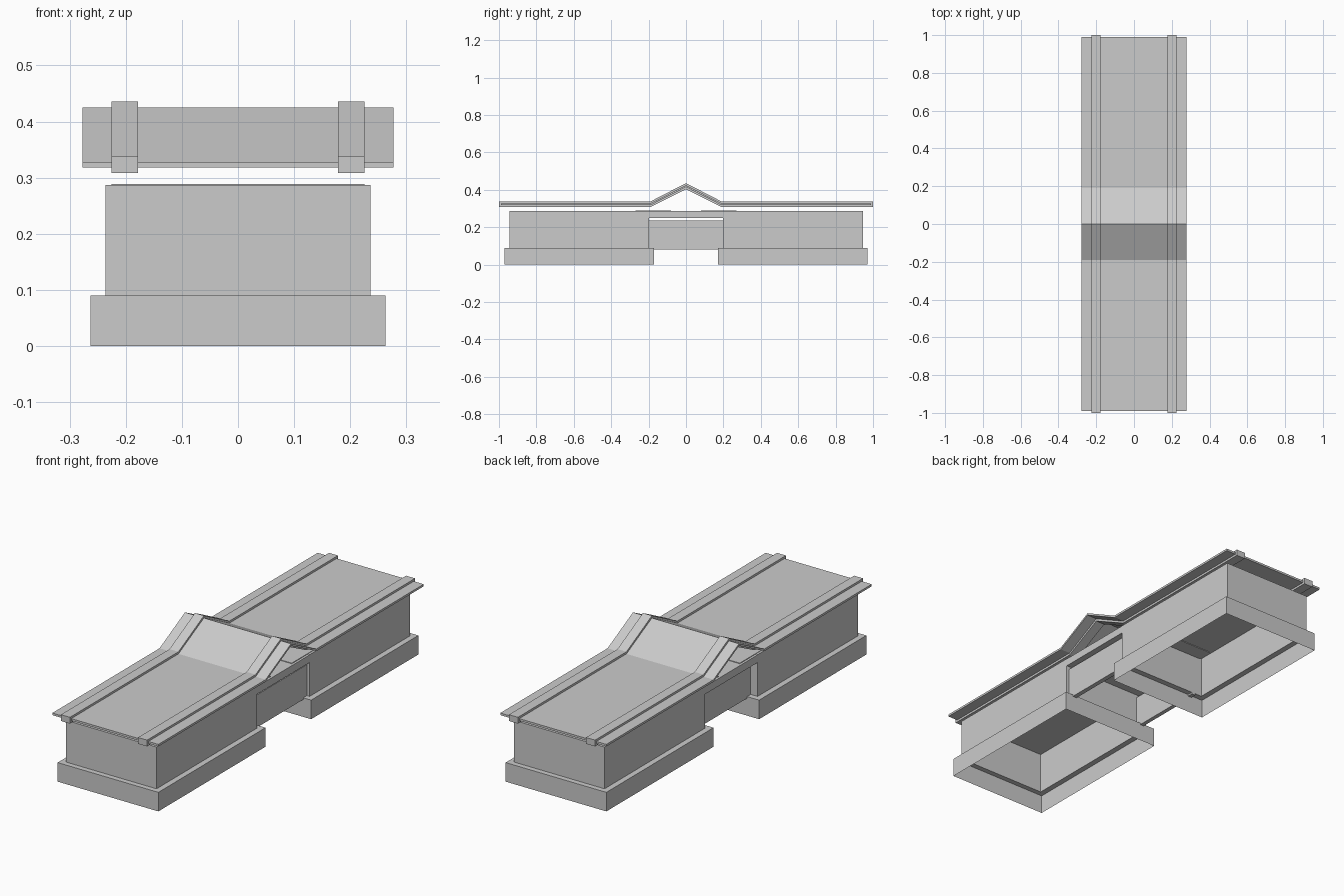
import bpy

if "Cube" in bpy.data.objects:
    bpy.data.objects.remove(bpy.data.objects["Cube"])

def make(name, verts, faces):
    me = bpy.data.meshes.new(name)
    me.from_pydata(verts, [], faces)
    me.update()
    ob = bpy.data.objects.new(name, me)
    bpy.context.collection.objects.link(ob)
    return ob

def box(name, x0, x1, y0, y1, z0, z1):
    v = [(x, y, z) for z in (z0, z1) for x, y in ((x0, y0), (x1, y0), (x1, y1), (x0, y1))]
    f = [(3, 2, 1, 0), (4, 5, 6, 7)] + [(i, (i + 1) % 4, (i + 1) % 4 + 4, i + 4) for i in range(4)]
    return make(name, v, f)

# Hollow stepped pedestal, open underneath: stacked rectangular rings with a lid
def pedestal(name, s):
    rings = [(0.263, 0.17, 0.97, 0.0), (0.263, 0.17, 0.97, 0.09),
             (0.236, 0.197, 0.945, 0.09), (0.236, 0.197, 0.945, 0.287)]
    verts, faces = [], []
    for w, a, b, z in rings:
        y0, y1 = sorted((s * a, s * b))
        verts += [(-w, y0, z), (w, y0, z), (w, y1, z), (-w, y1, z)]
    for r in range(3):
        for i in range(4):
            j = (i + 1) % 4
            faces.append((4*r + i, 4*r + j, 4*r + 4 + j, 4*r + 4 + i))
    faces.append((12, 13, 14, 15))
    return make(name, verts, faces)

# Bent strip following the peaked line of the roof
def peaked_strip(name, x0, x1, end, z_bottom, z_top, peak_bottom, peak_top):
    k = 0.19
    low = [(-end, z_bottom), (-k, z_bottom), (0, peak_bottom), (k, z_bottom), (end, z_bottom)]
    top = [(-end, z_top), (-k, z_top), (0, peak_top), (k, z_top), (end, z_top)]
    n = len(low)
    verts = [(x, y, z) for x in (x0, x1) for y, z in low + top]
    faces = []
    for i in range(n - 1):
        a, b, c, d = i, i + 1, n + i + 1, n + i
        A, B, C, D = (q + 2 * n for q in (a, b, c, d))
        faces += [(a, d, c, b), (A, B, C, D), (a, b, B, A), (d, D, C, c)]
    faces += [(0, 2*n, 3*n, n), (n - 1, 2*n - 1, 4*n - 1, 3*n - 1)]
    return make(name, verts, faces)

# Two pedestals
pedestal("front_pedestal", -1)
pedestal("back_pedestal", 1)

# Connecting bridge: lintel, recessed side panels and thin cover plates
box("bridge_lintel", -0.236, 0.236, -0.197, 0.197, 0.25, 0.286)
box("right_panel", 0.20, 0.222, -0.197, 0.197, 0.082, 0.236)
box("left_panel", -0.20, -0.18, -0.197, 0.197, 0.082, 0.236)
for s, n in ((-1, "front"), (1, "back")):
    y0, y1 = sorted((s * 0.08, s * 0.27))
    box(n + "_cover_plate", -0.225, 0.225, y0, y1, 0.284, 0.289)

# Peaked deck with two raised rails
peaked_strip("deck", -0.277, 0.277, 0.99, 0.318, 0.328, 0.415, 0.425)
for s, n in ((-1, "left"), (1, "right")):
    x0, x1 = sorted((s * 0.178, s * 0.225))
    peaked_strip(n + "_rail", x0, x1, 1.0, 0.308, 0.338, 0.403, 0.436)
